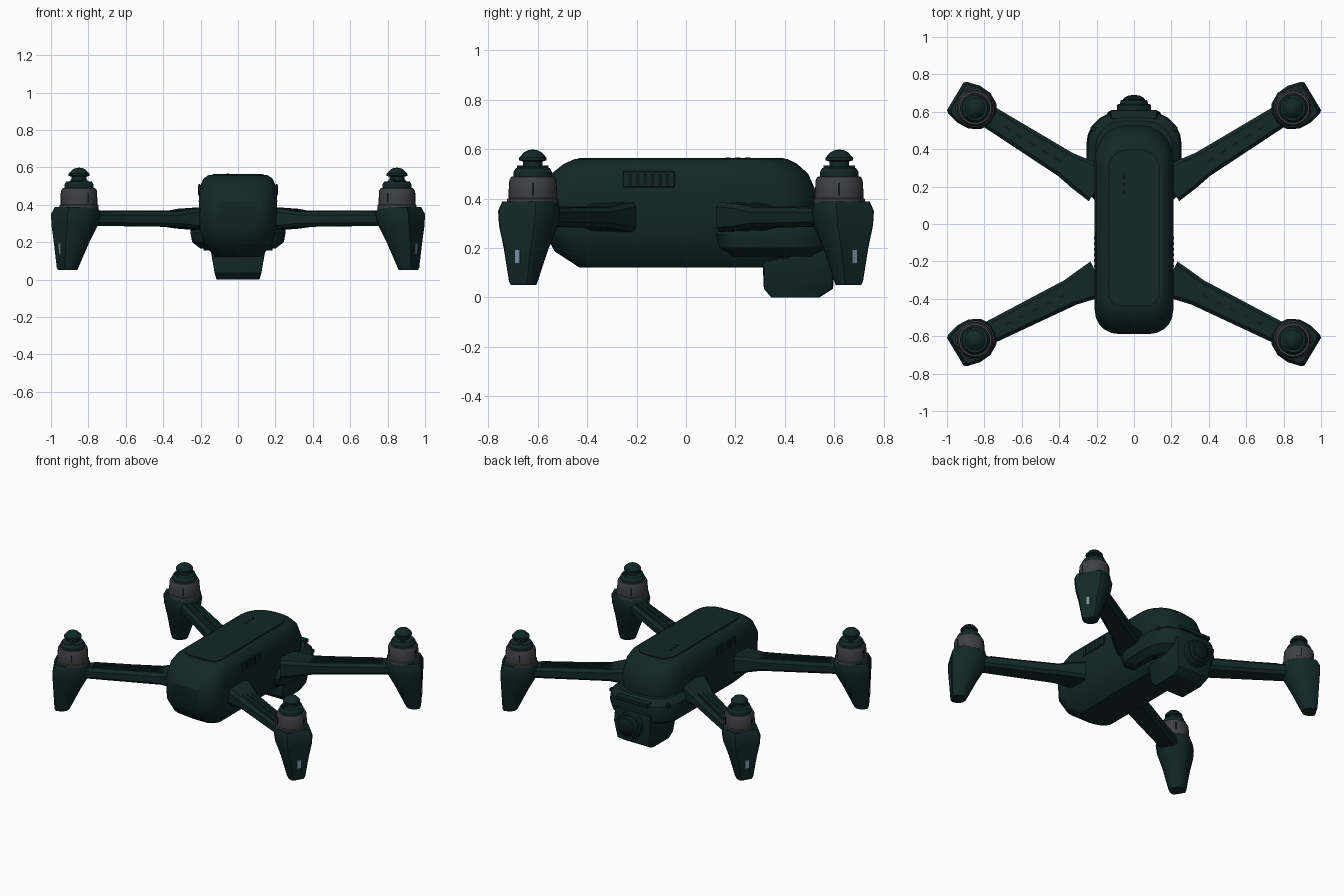
import bpy, bmesh, math
from mathutils import Matrix, Vector

cube = bpy.data.objects.get("Cube")
if cube:
    bpy.data.objects.remove(cube, do_unlink=True)


def material(name, rgb, rough=0.6):
    m = bpy.data.materials.new(name)
    m.use_nodes = True
    m.diffuse_color = (*rgb, 1)
    bsdf = m.node_tree.nodes["Principled BSDF"]
    bsdf.inputs["Base Color"].default_value = (*rgb, 1)
    bsdf.inputs["Roughness"].default_value = rough
    return m


SHELL = material("dark teal shell", (0.006, 0.021, 0.021))
SEAM = material("black seam", (0.003, 0.009, 0.009))
METAL = material("grey motor metal", (0.05, 0.051, 0.055))
LAMP = material("pale blue lamp", (0.2, 0.3, 0.38))


def finish(name, bm, mat, matrix=Matrix(), angle=30):
    bm.transform(matrix)
    bmesh.ops.recalc_face_normals(bm, faces=bm.faces)
    me = bpy.data.meshes.new(name)
    bm.to_mesh(me)
    bm.free()
    me.materials.append(mat)
    ob = bpy.data.objects.new(name, me)
    bpy.context.collection.objects.link(ob)
    bpy.ops.object.select_all(action='DESELECT')
    ob.select_set(True)
    bpy.context.view_layer.objects.active = ob
    bpy.ops.object.shade_smooth_by_angle(angle=math.radians(angle))
    return ob


def loft(name, rings, mat, matrix=Matrix(), angle=30):
    """Skin a stack of equal-length point rings and cap both ends."""
    bm = bmesh.new()
    rows = [[bm.verts.new(p) for p in ring] for ring in rings]
    n = len(rows[0])
    for a, b in zip(rows, rows[1:]):
        for i in range(n):
            j = (i + 1) % n
            bm.faces.new((a[i], a[j], b[j], b[i]))
    bm.faces.new(rows[0])
    bm.faces.new(rows[-1])
    return finish(name, bm, mat, matrix, angle)


def rounded(z, w, y0, y1, r0, r1, steps=5):
    """Rounded rectangle with its own corner radius at each end."""
    pts = []
    for sx, y, r, start in ((1, y1, r1, 0), (-1, y1, r1, 90), (-1, y0, r0, 180), (1, y0, r0, 270)):
        cy = y - r if y == y1 else y + r
        for k in range(steps + 1):
            a = math.radians(start + 90 * k / steps)
            pts.append((sx * (w - r) + r * math.cos(a), cy + r * math.sin(a), z))
    return pts


def lathe(name, profile, mat, matrix=Matrix(), n=32):
    rings = [[(r * math.cos(math.tau * k / n), r * math.sin(math.tau * k / n), z)
              for k in range(n)] for r, z in profile]
    return loft(name, rings, mat, matrix)


def box(name, centre, size, mat, matrix=Matrix(), bevel=0):
    bm = bmesh.new()
    bmesh.ops.create_cube(bm, size=1)
    bm.transform(Matrix.Translation(centre) @ Matrix.Diagonal((*size, 1)))
    if bevel:
        bmesh.ops.bevel(bm, geom=bm.edges[:], offset=bevel, segments=1, affect='EDGES')
    return finish(name, bm, mat, matrix)


# Main hull
hull = [(0.12, 0.12, -0.43, 0.42), (0.185, 0.18, -0.53, 0.49), (0.27, 0.205, -0.58, 0.52),
        (0.42, 0.21, -0.588, 0.53), (0.5, 0.202, -0.545, 0.495), (0.54, 0.185, -0.495, 0.45),
        (0.56, 0.155, -0.45, 0.41)]
loft("hull", [rounded(z, w, a, b, w * 0.6, w * 0.85) for z, w, a, b in hull], SHELL)

# Top deck panel with its seam
loft("deck_seam", [rounded(z, 0.138, -0.44, 0.4, 0.07, 0.1) for z in (0.555, 0.5615)], SEAM)
loft("deck_panel", [rounded(z, 0.132, -0.434, 0.394, 0.066, 0.096) for z in (0.556, 0.564)], SHELL)
for k in range(3):
    box("deck_light", (-0.055, 0.17 + 0.04 * k, 0.565), (0.012, 0.022, 0.004), SEAM)

# Wide nose collar below the hull
nose = [(0.165, 0.2, 0.16, 0.53), (0.2, 0.245, 0.12, 0.585), (0.255, 0.255, 0.1, 0.6),
        (0.31, 0.245, 0.12, 0.595), (0.345, 0.205, 0.16, 0.55)]
loft("nose_collar", [rounded(z, w, a, b, 0.12, w * 0.68) for z, w, a, b in nose], SHELL)
box("nose_ledge", (0, 0.585, 0.32), (0.25, 0.05, 0.025), SHELL, bevel=0.004)

# Camera housing, lens and its rings
cam = [(0, 0.115, 0.345, 0.54), (0.035, 0.125, 0.315, 0.595),
       (0.15, 0.145, 0.31, 0.605), (0.25, 0.14, 0.31, 0.6)]
loft("camera_housing", [rounded(z, w, a, b, 0.012, 0.02, 2) for z, w, a, b in cam], SHELL)
to_front = Matrix.Translation((0, 0.59, 0.16)) @ Matrix.Rotation(-math.pi / 2, 4, 'X')
lathe("lens_ring", [(0.09, 0), (0.09, 0.045), (0.083, 0.052), (0.075, 0.052),
                    (0.072, 0.07), (0.062, 0.073)], SHELL, to_front)
lathe("lens_glass", [(0.062, 0.06), (0.06, 0.075), (0.048, 0.088), (0.028, 0.097), (0.004, 0.1)],
      SEAM, to_front)

# Side vents, screws and front sensors
for s in (-1, 1):
    box("vent_frame", (s * 0.206, -0.15, 0.478), (0.012, 0.21, 0.065), SHELL, bevel=0.003)
    for k in range(6):
        box("vent_slot", (s * 0.212, -0.225 + 0.03 * k, 0.478), (0.004, 0.014, 0.048), SEAM)
    box("side_sensor", (s * 0.215, 0.508, 0.31), (0.035, 0.025, 0.025), SHELL,
        bevel=0.004)
    lathe("nose_screw", [(0.014, 0.156), (0.014, 0.17)], SEAM,
          Matrix.Translation((s * 0.17, 0.4, 0)), 12)

# Half outline of a motor pod, rounded inward and square outward
POD = [(1, 0.74), (0.9, 0.84), (0.3, 1), (-0.25, 0.96), (-0.72, 0.68), (-0.96, 0.25)]
POD += [(u, -v) for u, v in reversed(POD)]


def pod_ring(z, u0, u1, w):
    mid, half = (u0 + u1) / 2, (u1 - u0) / 2
    return [(mid + half * u, w * v, z) for u, v in POD]


def arm_ring(u, w, z0, z1, c=0.018):
    return [(u, -w, z0 + c), (u, -w, z1 - c), (u, c - w, z1), (u, w - c, z1),
            (u, w, z1 - c), (u, w, z0 + c), (u, w - c, z0), (u, c - w, z0)]


# Arms, pods and motors at the four corners
for end, sy, angle, length in (("nose", 1, 32, 0.78), ("tail", -1, 26.5, 0.74)):
    for side, sx in (("left", 1), ("right", -1)):
        tag = end + "_" + side + "_"
        corner = Matrix.Diagonal((sx, sy, 1, 1)) @ Matrix.Translation((0.85, 0.62, 0))
        along = corner @ Matrix.Rotation(math.radians(angle), 4, 'Z')
        turn = corner @ Matrix.Rotation(math.radians(31), 4, 'Z')

        loft(tag + "arm", [arm_ring(-length, 0.1, 0.265, 0.385), arm_ring(-0.66, 0.088, 0.272, 0.378),
                           arm_ring(-0.57, 0.073, 0.282, 0.364), arm_ring(-0.05, 0.06, 0.288, 0.362)],
             SHELL, along, 20)
        for v in (-0.033, 0, 0.033):
            box(tag + "arm_rib", (-0.36, v, 0.364), (0.46, 0.014, 0.008), SHELL, along)
        for k in range(5):
            box(tag + "arm_slot", (-0.52 + 0.08 * k, 0, 0.3665), (0.035, 0.007, 0.004), SEAM, along)

        loft(tag + "pod", [pod_ring(0.05, 0.02, 0.108, 0.05), pod_ring(0.065, 0.012, 0.114, 0.056),
                           pod_ring(0.2, -0.055, 0.12, 0.084), pod_ring(0.29, -0.105, 0.123, 0.11),
                           pod_ring(0.35, -0.12, 0.123, 0.116), pod_ring(0.388, -0.105, 0.105, 0.104)],
             SHELL, turn)
        box(tag + "foot_lamp", (0.1185, 0, 0.165), (0.008, 0.022, 0.055), LAMP, turn)

        lathe(tag + "motor_base", [(0.104, 0.38), (0.104, 0.398), (0.098, 0.402), (0.098, 0.43),
                                   (0.095, 0.475), (0.088, 0.488), (0.07, 0.49)], METAL, corner)
        for k in range(3):
            spin = corner @ Matrix.Rotation(math.tau * k / 3, 4, 'Z')
            box(tag + "motor_slot", (0.0965, 0, 0.437), (0.006, 0.008, 0.05), SEAM, spin)
        lathe(tag + "motor_top", [(0.078, 0.485), (0.078, 0.508), (0.068, 0.524), (0.045, 0.526),
                                  (0.04, 0.53), (0.04, 0.556)], SHELL, corner)
        lathe(tag + "propeller_cap", [(0.04, 0.55), (0.055, 0.555), (0.055, 0.566),
                                      (0.035, 0.588), (0.018, 0.596), (0.004, 0.598)], SHELL, corner)
        for v in (-1, 1):
            box(tag + "propeller_catch", (0, v * 0.055, 0.528), (0.03, 0.02, 0.012), SHELL, turn)
